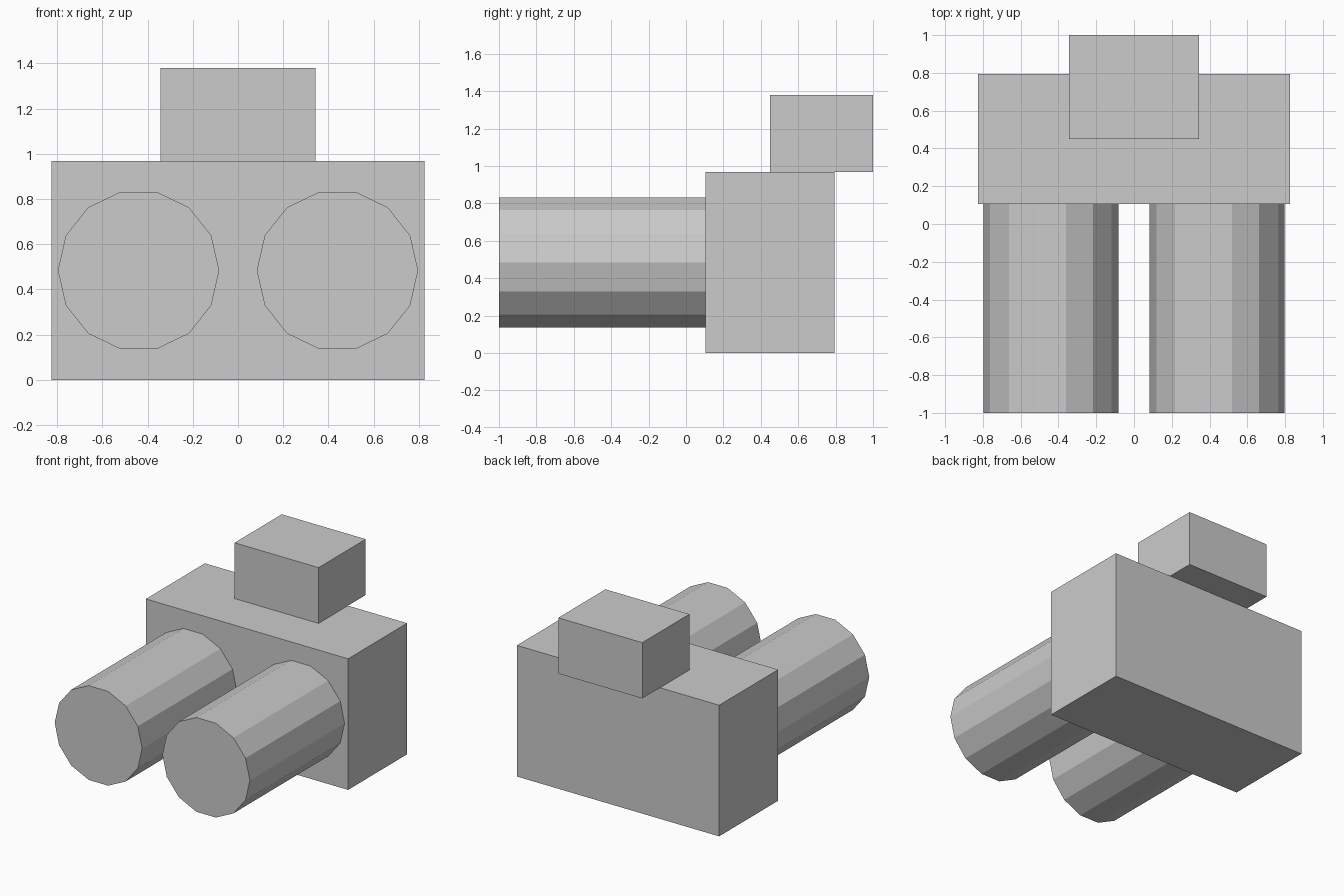
import bpy
from math import pi

if "Cube" in bpy.data.objects:
    bpy.data.objects.remove(bpy.data.objects["Cube"])


def box(name, lo, hi):
    centre = [(a + b) / 2 for a, b in zip(lo, hi)]
    bpy.ops.mesh.primitive_cube_add(size=1, location=centre)
    ob = bpy.context.object
    ob.name = name
    ob.scale = [b - a for a, b in zip(lo, hi)]
    bpy.ops.object.transform_apply(location=False, rotation=False, scale=True)
    return ob


def barrel(name, x, y0, y1):
    # 14-sided tube along y, with corners pointing to +x and -x
    bpy.ops.mesh.primitive_cylinder_add(
        vertices=14, radius=0.357, depth=y1 - y0,
        location=(x, (y0 + y1) / 2, 0.484), rotation=(pi / 2, pi / 2, 0))
    bpy.context.object.name = name


# Main housing block
box("housing", (-0.826, 0.105, 0), (0.826, 0.793, 0.968))

# Small block on top, overhanging the back
box("rear_block", (-0.343, 0.45, 0.968), (0.343, 1.0, 1.38))

# Pair of barrels facing the front
for side, sign in (("left", -1), ("right", 1)):
    barrel(side + "_barrel", sign * 0.44, -1.0, 0.105)
